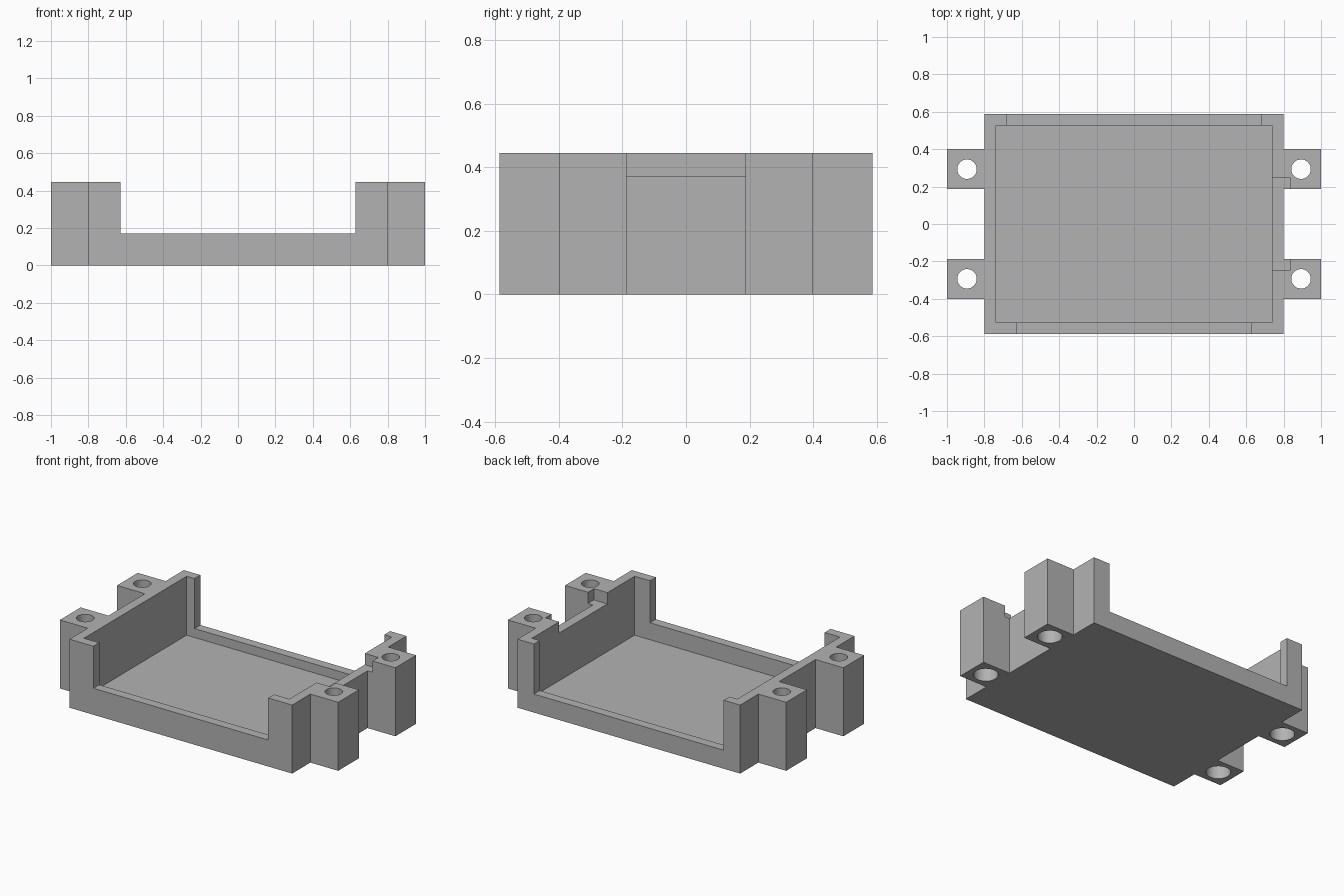
import bpy
import bmesh

cube = bpy.data.objects.get("Cube")
if cube:
    bpy.data.objects.remove(cube, do_unlink=True)

HEIGHT = 0.445
OUT_X, OUT_Y = 0.8, 0.587      # outside of the walls
IN_X, IN_Y = 0.738, 0.527      # inside of the walls
TAB_IN, TAB_OUT = 0.187, 0.4   # extent of the mounting tabs along y
FLOOR, ABOVE = 0.062, 0.6

grey = bpy.data.materials.new("mid_grey")
grey.use_nodes = True
grey.diffuse_color = (0.45, 0.45, 0.45, 1)
grey.node_tree.nodes["Principled BSDF"].inputs["Base Color"].default_value = (0.45, 0.45, 0.45, 1)


def prism(name, outline, z0, z1):
    """Extrude a flat outline upward into a solid."""
    bm = bmesh.new()
    face = bm.faces.new([bm.verts.new((x, y, z0)) for x, y in outline])
    top = bmesh.ops.extrude_face_region(bm, geom=[face])["geom"]
    verts = [v for v in top if isinstance(v, bmesh.types.BMVert)]
    bmesh.ops.translate(bm, verts=verts, vec=(0, 0, z1 - z0))
    bmesh.ops.recalc_face_normals(bm, faces=bm.faces)
    mesh = bpy.data.meshes.new(name)
    bm.to_mesh(mesh)
    bm.free()
    mesh.materials.append(grey)
    obj = bpy.data.objects.new(name, mesh)
    bpy.context.collection.objects.link(obj)
    return obj


def box(name, x0, x1, y0, y1, z0, z1):
    return prism(name, [(x0, y0), (x1, y0), (x1, y1), (x0, y1)], z0, z1)


def cylinder(name, x, y, radius, z0, z1):
    bpy.ops.mesh.primitive_cylinder_add(vertices=48, radius=radius, depth=z1 - z0,
                                        location=(x, y, (z0 + z1) / 2))
    obj = bpy.context.object
    obj.name = name
    obj.data.materials.append(grey)
    return obj


# Solid block with four mounting tabs
right = [(OUT_X, -OUT_Y)]
for a, b in ((-TAB_OUT, -TAB_IN), (TAB_IN, TAB_OUT)):
    right += [(OUT_X, a), (1, a), (1, b), (OUT_X, b)]
right.append((OUT_X, OUT_Y))
tray = prism("mounting_tray", right + [(-x, -y) for x, y in right], 0, HEIGHT)

# Inner pocket, low front and back lips, notch in the left wall
cutters = [
    box("pocket_cutter", -IN_X, IN_X, -IN_Y, IN_Y, FLOOR, ABOVE),
    box("front_opening_cutter", -0.628, 0.628, -0.7, -0.4, 0.172, ABOVE),
    box("back_opening_cutter", -0.682, 0.682, 0.4, 0.7, 0.12, ABOVE),
    box("side_notch_cutter", 0.7, 0.835, -0.248, 0.248, 0.372, ABOVE),
]

# Screw holes, wider from below
for x in (-0.893, 0.893):
    for y in (-0.293, 0.293):
        cutters.append(cylinder("screw_hole_cutter", x, y, 0.052, -0.1, ABOVE))
        cutters.append(cylinder("counterbore_cutter", x, y, 0.073, -0.1, 0.3))

for cutter in cutters:
    cutter.hide_render = True
    mod = tray.modifiers.new(cutter.name, 'BOOLEAN')
    mod.operation = 'DIFFERENCE'
    mod.solver = 'EXACT'
    mod.object = cutter

# Apply the cuts and discard the cutters
bpy.ops.object.select_all(action='DESELECT')
tray.select_set(True)
bpy.context.view_layer.objects.active = tray
for mod in list(tray.modifiers):
    bpy.ops.object.modifier_apply(modifier=mod.name)
for cutter in cutters:
    bpy.data.objects.remove(cutter, do_unlink=True)
bpy.ops.object.shade_smooth_by_angle()
